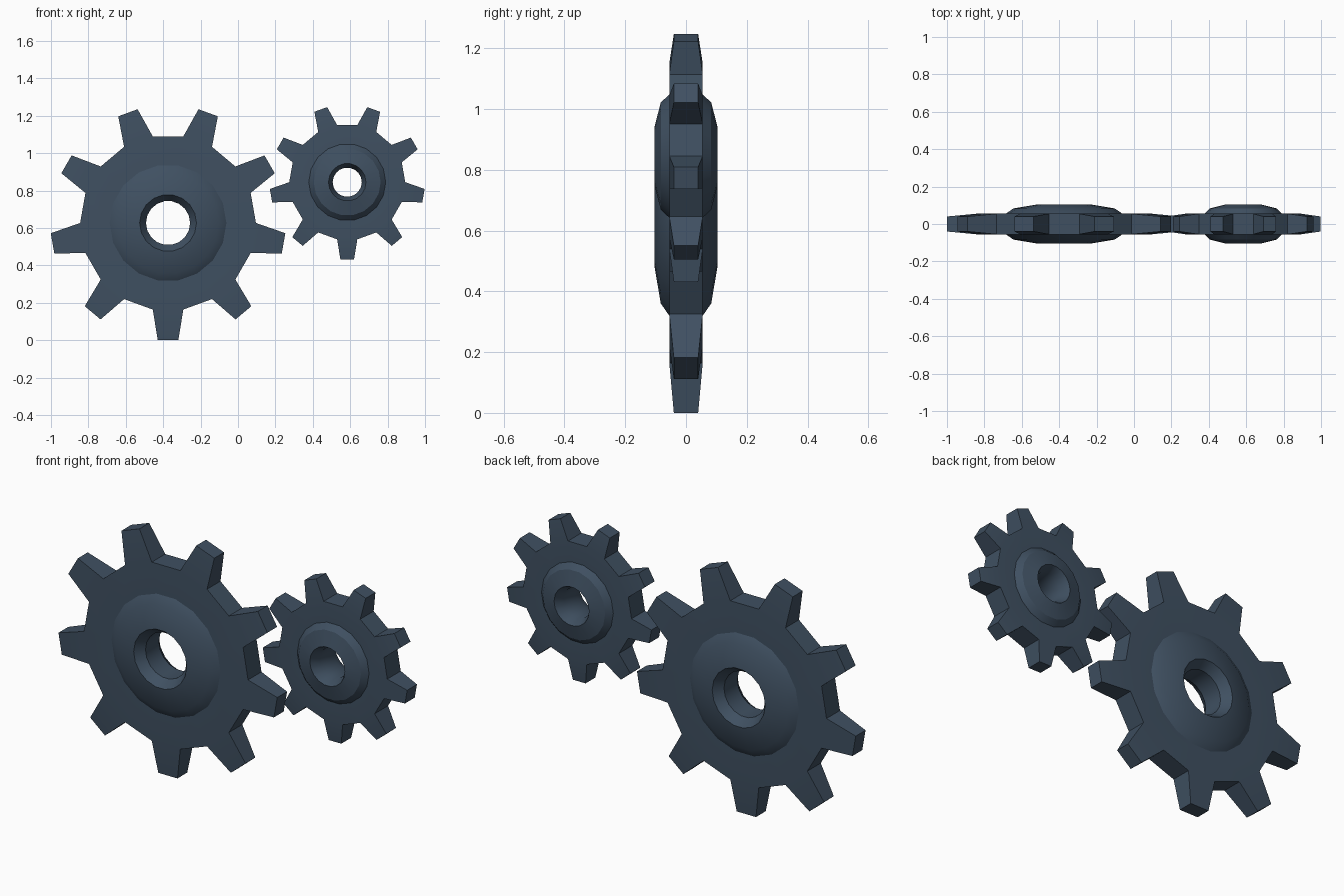
import bpy, bmesh, math

if "Cube" in bpy.data.objects:
    bpy.data.objects.remove(bpy.data.objects["Cube"])

TEETH = 9
SIDES = TEETH * 2
# closed cross-section (radius, y): body rim, domed hub, bevelled bore
HALF = [(0.470, -0.055), (0.312, -0.055), (0.271, -0.083), (0.152, -0.103), (0.118, -0.055)]
PROFILE = HALF + [(r, -y) for r, y in reversed(HALF)]


def gear(name, cx, cz, scale):
    bm = bmesh.new()
    # revolved body, one ring of profile points per side
    rings = []
    for i in range(SIDES):
        a = math.radians(-100 + i * 360 / SIDES)
        rings.append([bm.verts.new((r * scale * math.cos(a), y, r * scale * math.sin(a)))
                      for r, y in PROFILE])
    n = len(PROFILE)
    for i in range(SIDES):
        p, q = rings[i], rings[(i + 1) % SIDES]
        for j in range(n):
            k = (j + 1) % n
            if j == n - 1 and i % 2 == 0:
                continue  # a tooth grows here
            bm.faces.new((p[j], p[k], q[k], q[j]))
    # tapered teeth on every other side
    for i in range(0, SIDES, 2):
        a = math.radians(-90 + i * 360 / SIDES)
        p, q = rings[i], rings[(i + 1) % SIDES]
        base = [p[-1], p[0], q[0], q[-1]]
        tip = []
        for t, y in ((-0.055, 0.04), (-0.055, -0.04), (0.055, -0.04), (0.055, 0.04)):
            tip.append(bm.verts.new((scale * (0.627 * math.cos(a) - t * math.sin(a)), y,
                                     scale * (0.627 * math.sin(a) + t * math.cos(a)))))
        for j in range(4):
            k = (j + 1) % 4
            bm.faces.new((base[j], base[k], tip[k], tip[j]))
        bm.faces.new(tip)
    bmesh.ops.recalc_face_normals(bm, faces=bm.faces)
    mesh = bpy.data.meshes.new(name)
    bm.to_mesh(mesh)
    bm.free()
    ob = bpy.data.objects.new(name, mesh)
    ob.location = (cx, 0, cz)
    bpy.context.collection.objects.link(ob)
    # steel blue paint
    mat = bpy.data.materials.get("slate") or bpy.data.materials.new("slate")
    mat.diffuse_color = (0.05, 0.08, 0.12, 1)
    mat.use_nodes = True
    mat.node_tree.nodes["Principled BSDF"].inputs["Base Color"].default_value = mat.diffuse_color
    mesh.materials.append(mat)
    bpy.ops.object.select_all(action='DESELECT')
    ob.select_set(True)
    bpy.context.view_layer.objects.active = ob
    bpy.ops.object.shade_smooth_by_angle(angle=math.radians(30))


gear("large_gear", -0.374, 0.627, 1.0)
gear("small_gear", 0.584, 0.845, 0.66)
